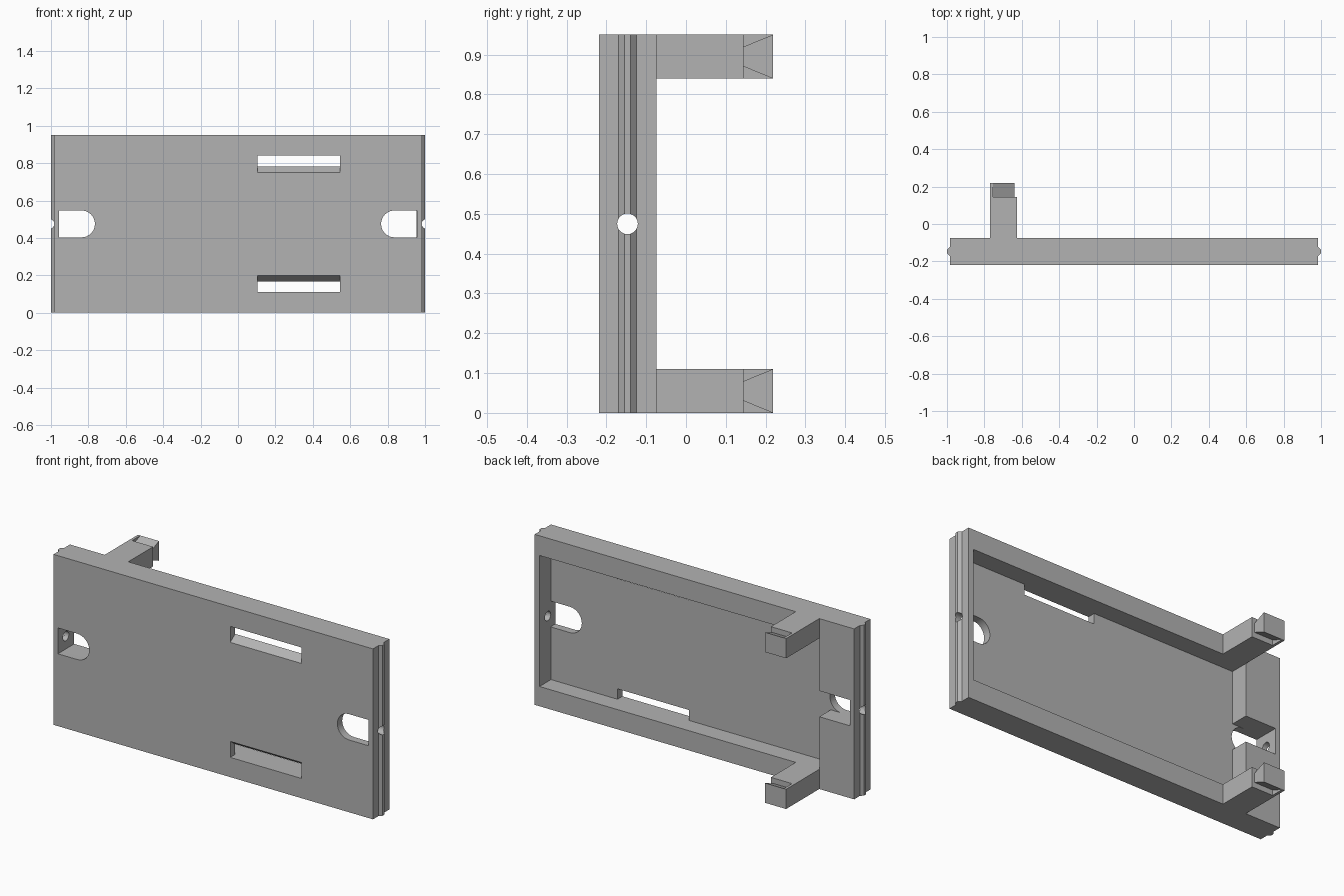
import bpy, bmesh, math
from mathutils import Vector

cube = bpy.data.objects.get("Cube")
if cube:
    bpy.data.objects.remove(cube, do_unlink=True)

grey = bpy.data.materials.new("plain grey")
grey.use_nodes = True
COLOUR = (0.45, 0.45, 0.45, 1)
grey.diffuse_color = COLOUR
grey.node_tree.nodes["Principled BSDF"].inputs["Base Color"].default_value = COLOUR

HEIGHT, MID = 0.95, 0.475
FRONT, FLOOR, BACK, TIP = -0.218, -0.175, -0.074, 0.218
RIM, SIDE = 0.11, 0.985


def prism(name, points, axis, lo, hi):
    """Extrude a 2D outline along an axis; points use the other two axes in order."""
    def place(p, d):
        c = list(p)
        c.insert(axis, d)
        return Vector(c)
    bm = bmesh.new()
    ends = [[bm.verts.new(place(p, d)) for p in points] for d in (lo, hi)]
    for end in ends:
        bm.faces.new(end)
    n = len(points)
    for i in range(n):
        j = (i + 1) % n
        bm.faces.new((ends[0][i], ends[0][j], ends[1][j], ends[1][i]))
    bmesh.ops.recalc_face_normals(bm, faces=bm.faces)
    mesh = bpy.data.meshes.new(name)
    bm.to_mesh(mesh)
    bm.free()
    mesh.materials.append(grey)
    obj = bpy.data.objects.new(name, mesh)
    bpy.context.collection.objects.link(obj)
    return obj


def rect(a0, a1, b0, b1):
    return [(a0, b0), (a1, b0), (a1, b1), (a0, b1)]


def arc(a, b, r, start, end, steps):
    angles = [start + (end - start) * i / steps for i in range(steps + 1)]
    return [(a + r * math.cos(t), b + r * math.sin(t)) for t in angles]


def combine(target, other, operation):
    mod = target.modifiers.new(operation.title(), 'BOOLEAN')
    mod.operation, mod.solver, mod.object = operation, 'EXACT', other
    bpy.context.view_layer.objects.active = target
    bpy.ops.object.modifier_apply(modifier=mod.name)
    bpy.data.objects.remove(other, do_unlink=True)


# Plate with a bevelled ridge along each end
half = [(SIDE, FRONT), (SIDE, -0.17), (1, -0.155), (1, -0.139), (SIDE, -0.124), (SIDE, BACK)]
body = prism("tray_body", half + [(-x, y) for x, y in reversed(half)], 2, 0, HEIGHT)

# Shallow recess in the back
combine(body, prism("recess", rect(-0.77, 0.955, RIM, HEIGHT - RIM), 1, FLOOR, 0), 'DIFFERENCE')

# Clip arms with a flared hook at the tip, on the bottom and top rims
arm_outline = [(-0.77, -0.1), (-0.625, -0.1), (-0.625, 0.145),
               (-0.755, 0.145), (-0.755, TIP), (-0.77, TIP)]
for base in (0, HEIGHT - RIM):
    combine(body, prism("clip_arm", arm_outline, 2, base, base + RIM), 'UNION')
    hook = [(0.14, base + 0.03), (0.145, base + 0.03), (TIP, base),
            (TIP, base + RIM), (0.145, base + 0.08), (0.14, base + 0.08)]
    combine(body, prism("clip_hook", hook, 0, -0.76, -0.64), 'UNION')

# Round-ended openings near both ends
for s in (-1, 1):
    outline = [(s * 0.958, MID - 0.072), (s * 0.958, MID + 0.072)]
    outline += [(s * (0.837 - dx), MID + dz)
                for dx, dz in arc(0, 0, 0.072, math.pi / 2, -math.pi / 2, 16)]
    combine(body, prism("end_opening", outline, 1, -0.3, FLOOR + 0.002), 'DIFFERENCE')

# Square notch through the solid end block
combine(body, prism("block_notch", rect(-0.958, -0.75, MID - 0.072, MID + 0.072),
                    1, FLOOR, 0), 'DIFFERENCE')

# Slots with a sloping inner edge, mirrored top and bottom
slope = (0.199 - 0.168) / (FLOOR - FRONT)
for flip in (False, True):
    slot = [(-0.24, RIM), (-0.24, 0.199 + slope * 0.022), (FLOOR, 0.168),
            (-0.16, 0.168), (-0.16, RIM)]
    if flip:
        slot = [(y, HEIGHT - z) for y, z in slot]
    combine(body, prism("slot", slot, 0, 0.105, 0.545), 'DIFFERENCE')

# Round hole through each end wall
for lo, hi in ((-1.1, -0.9), (0.9, 1.1)):
    ring = arc(-0.147, MID, 0.026, 0, math.tau, 24)[:-1]
    combine(body, prism("pin_hole", ring, 0, lo, hi), 'DIFFERENCE')

# Smooth the curved walls, keep the edges crisp
bpy.ops.object.select_all(action='DESELECT')
body.select_set(True)
bpy.context.view_layer.objects.active = body
bpy.ops.object.shade_smooth_by_angle(angle=math.radians(20))
